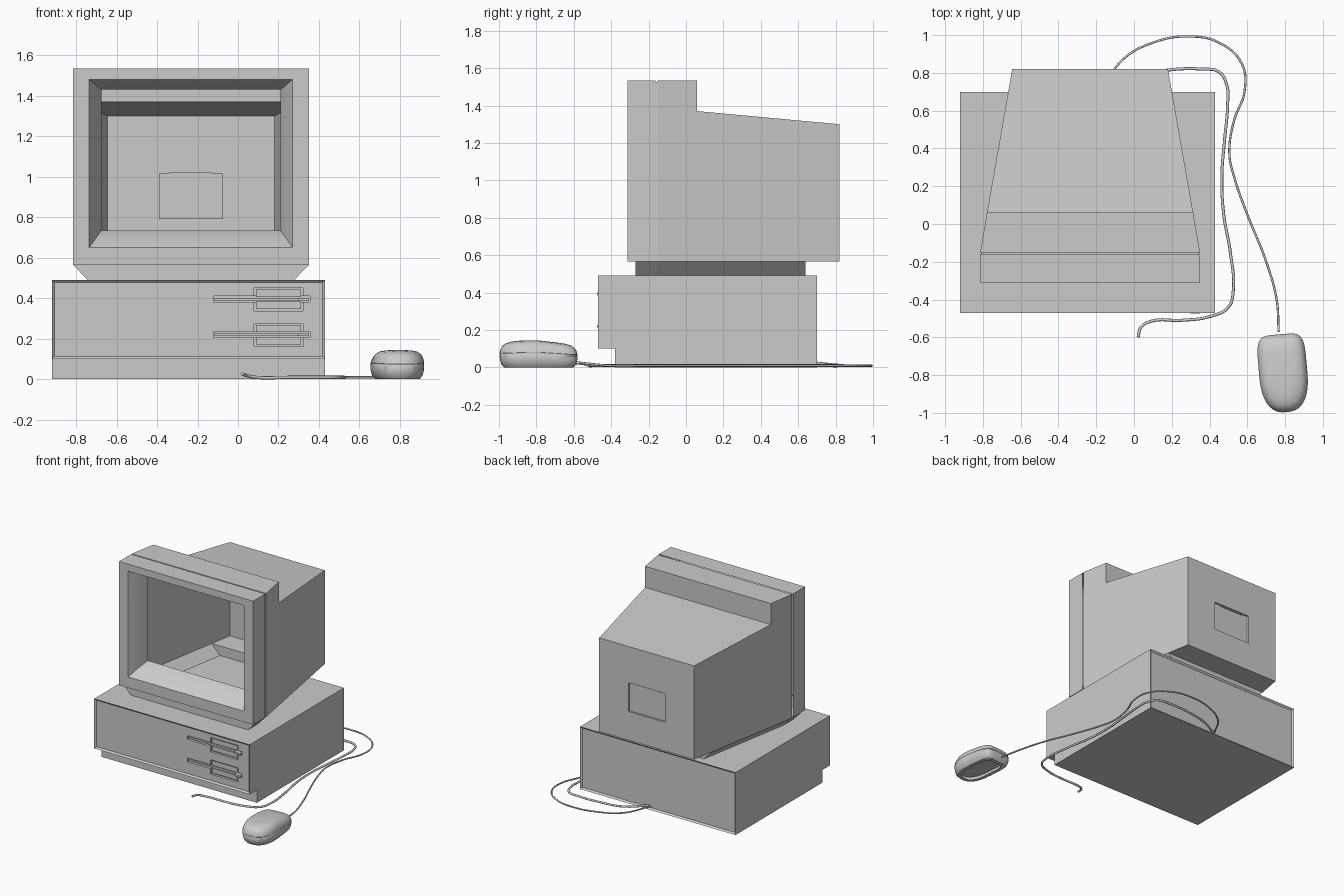
import bpy, bmesh, math
from mathutils import Matrix, Vector

cube = bpy.data.objects.get("Cube")
if cube:
    bpy.data.objects.remove(cube)

grey = bpy.data.materials.new("light_grey")
grey.use_nodes = True
grey.diffuse_color = (0.6, 0.6, 0.6, 1)
grey.node_tree.nodes["Principled BSDF"].inputs["Base Color"].default_value = (0.6, 0.6, 0.6, 1)


def activate(ob):
    bpy.ops.object.select_all(action='DESELECT')
    ob.select_set(True)
    bpy.context.view_layer.objects.active = ob


def finish(name, bm, smooth=None):
    bmesh.ops.remove_doubles(bm, verts=bm.verts, dist=1e-5)
    bmesh.ops.dissolve_degenerate(bm, edges=bm.edges, dist=1e-5)
    bmesh.ops.recalc_face_normals(bm, faces=bm.faces)
    mesh = bpy.data.meshes.new(name)
    bm.to_mesh(mesh)
    bm.free()
    mesh.materials.append(grey)
    ob = bpy.data.objects.new(name, mesh)
    bpy.context.collection.objects.link(ob)
    if smooth:
        activate(ob)
        bpy.ops.object.shade_smooth_by_angle(angle=math.radians(smooth))
    return ob


def loft(name, rings, closed=True, cap_start=False, cap_end=False, smooth=None):
    """Skin a list of equal-length point rings."""
    bm = bmesh.new()
    rows = [[bm.verts.new(p) for p in ring] for ring in rings]
    n = len(rows[0])
    for a, b in zip(rows, rows[1:]):
        for i in range(n if closed else n - 1):
            j = (i + 1) % n
            bm.faces.new((a[i], a[j], b[j], b[i]))
    if cap_start:
        bm.faces.new(rows[0])
    if cap_end:
        bm.faces.new(rows[-1])
    return finish(name, bm, smooth)


def box(name, x0, x1, y0, y1, z0, z1):
    return loft(name, [rect(x0, x1, z0, z1, y) for y in (y0, y1)], cap_start=True, cap_end=True)


def rect(x0, x1, z0, z1, y):
    return [(x0, y, z1), (x0, y, z0), (x1, y, z0), (x1, y, z1)]


def cut(ob, cutter):
    cutter.hide_render = True
    mod = ob.modifiers.new("cut", 'BOOLEAN')
    mod.object = cutter
    mod.solver = 'EXACT'
    activate(ob)
    bpy.ops.object.modifier_apply(modifier=mod.name)
    bpy.data.objects.remove(cutter)


# Computer case: side profile with a toe recess, inset front and back panels
profile = [(-0.38, 0), (0.70, 0), (0.70, 0.49), (-0.47, 0.49), (-0.47, 0.10), (-0.38, 0.10)]
case = loft("computer_case", [[(x, y, z) for y, z in profile] for x in (-0.92, 0.43)],
            cap_start=True, cap_end=True)
bm = bmesh.new()
bm.from_mesh(case.data)
panels = [f for f in bm.faces if abs(f.normal.y) > 0.9 and f.calc_center_median().z > 0.2]
bmesh.ops.inset_individual(bm, faces=panels, thickness=0.018, depth=-0.012)
bm.to_mesh(case.data)
bm.free()

# Two disk drives: finger recess, long slot, lever and flap
for z in (0.395, 0.22):
    cut(case, box("recess_cutter", 0.08, 0.32, -0.6, -0.44, z - 0.058, z + 0.055))
    cut(case, box("slot_cutter", -0.12, 0.355, -0.6, -0.43, z - 0.015, z + 0.015))
    box("drive_bar", -0.115, 0.35, -0.45, -0.44, z - 0.008, z + 0.006)
    box("drive_lever", 0.30, 0.35, -0.475, -0.435, z - 0.008, z + 0.006)
    for s in (-1, 1):
        box("drive_flap", 0.09, 0.31, -0.452, -0.435, z + s * 0.03 - 0.018, z + s * 0.03 + 0.018)

# Monitor bezel: hollow frame with a sloped opening
CX = -0.2325
outer = (CX - 0.5825, CX + 0.5825, 0.565, 1.535)
mouth = (-0.735, 0.27, 0.65, 1.48)
throat = (-0.675, 0.21, 0.735, 1.43)
middle = [a * 0.45 + b * 0.55 for a, b in zip(mouth, throat)]
loft("monitor_bezel", [rect(*outer, -0.162), rect(*outer, -0.312), rect(*mouth, -0.312),
                       rect(*middle, -0.25), rect(*throat, -0.155)], smooth=35)

# Front part of the foot, under the bezel
loft("monitor_foot_front", [[(CX - 0.5825, y, 0.565), (CX - 0.51, y, 0.49),
                             (CX + 0.51, y, 0.49), (CX + 0.5825, y, 0.565)]
                            for y in (-0.27, -0.162)], closed=False, cap_start=True)


# Monitor housing: tapered open shell whose floor dips into the foot
def section(y, top, floor, inset=0.0):
    half = 0.5825 - 0.1755 * max(0, y + 0.15) - inset
    foot = half - 0.0725
    return [(CX - half, y, top - inset), (CX - half, y, 0.565), (CX - foot, y, floor),
            (CX + foot, y, floor), (CX + half, y, 0.565), (CX + half, y, top - inset)]


def back_panel(y):
    return [(-0.39, y, 1.015), (-0.39, y, 0.79), (-0.33, y, 0.79),
            (-0.135, y, 0.79), (-0.075, y, 0.79), (-0.075, y, 1.015)]


loft("monitor_housing", [
    section(-0.162, 1.535, 0.49, 0.008), section(-0.153, 1.535, 0.49, 0.008),
    section(-0.153, 1.535, 0.49), section(0.06, 1.535, 0.49), section(0.06, 1.37, 0.49),
    section(0.64, 1.3165, 0.49), section(0.64, 1.3165, 0.565), section(0.82, 1.30, 0.565),
    back_panel(0.82), back_panel(0.806)], cap_end=True)
box("back_panel_latch", -0.34, -0.13, 0.80, 0.812, 1.008, 1.022)

# Mouse: squarish at the cable end, round at the palm end, hollow underside
turn = Matrix.Translation((0.79, -0.79, 0)) @ Matrix.Rotation(math.radians(5), 4, 'Z')


def mouse_ring(scale, z):
    ring = []
    for i in range(48):
        a = math.tau * i / 48
        c, s = math.cos(a), math.sin(a)
        n = 5 if s > 0 else 2.5
        u = math.copysign(abs(c) ** (2 / n), c) * 0.128 * scale
        v = math.copysign(abs(s) ** (2 / n), s) * (0.207 - 0.128 * (1 - scale))
        drop = 1 - 0.8 * max(0, v) - 0.5 * max(0, -v - 0.08)
        ring.append(turn @ Vector((u, v, z * drop)))
    return ring


levels = [(0.6, 0.02), (0.62, 0.0), (0.82, 0.0), (0.92, 0.015), (0.98, 0.04), (1.0, 0.07),
          (0.985, 0.073), (0.985, 0.077), (1.0, 0.08), (0.97, 0.10), (0.88, 0.122),
          (0.73, 0.136), (0.5, 0.142), (0.2, 0.144)]
loft("mouse_body", [mouse_ring(s, z) for s, z in levels], cap_start=True, cap_end=True, smooth=40)


# Cables lying on the ground
def cable(name, points, radius):
    curve = bpy.data.curves.new(name, 'CURVE')
    curve.dimensions = '3D'
    curve.bevel_depth = radius
    curve.bevel_resolution = 2
    curve.resolution_u = 8
    curve.use_fill_caps = True
    curve.materials.append(grey)
    spline = curve.splines.new('BEZIER')
    spline.bezier_points.add(len(points) - 1)
    for bp, (x, y, z) in zip(spline.bezier_points, points):
        bp.co = (x, y, z)
        bp.handle_left_type = bp.handle_right_type = 'AUTO'
    ob = bpy.data.objects.new(name, curve)
    bpy.context.collection.objects.link(ob)
    activate(ob)
    bpy.ops.object.convert(target='MESH')


ground = 0.009
path = [(0.755, -0.40), (0.70, -0.20), (0.60, 0.05), (0.53, 0.25), (0.505, 0.37), (0.53, 0.55),
        (0.585, 0.70), (0.57, 0.85), (0.45, 0.96), (0.29, 0.993), (0.10, 0.96), (-0.06, 0.87)]
cable("mouse_cable", [(0.766, -0.57, 0.025)] + [(x, y, ground) for x, y in path]
      + [(-0.18, 0.69, 0.025)], 0.006)
path = [(0.09, -0.515), (0.25, -0.51), (0.40, -0.49), (0.50, -0.44), (0.525, -0.36),
        (0.51, -0.15), (0.475, 0.05), (0.465, 0.25), (0.48, 0.45), (0.495, 0.62),
        (0.49, 0.74), (0.45, 0.805), (0.36, 0.82), (0.18, 0.815), (0.0, 0.78)]
cable("keyboard_cable", [(0.022, -0.60, 0.026), (0.035, -0.55, 0.02)]
      + [(x, y, ground) for x, y in path] + [(-0.16, 0.69, 0.025)], 0.008)
